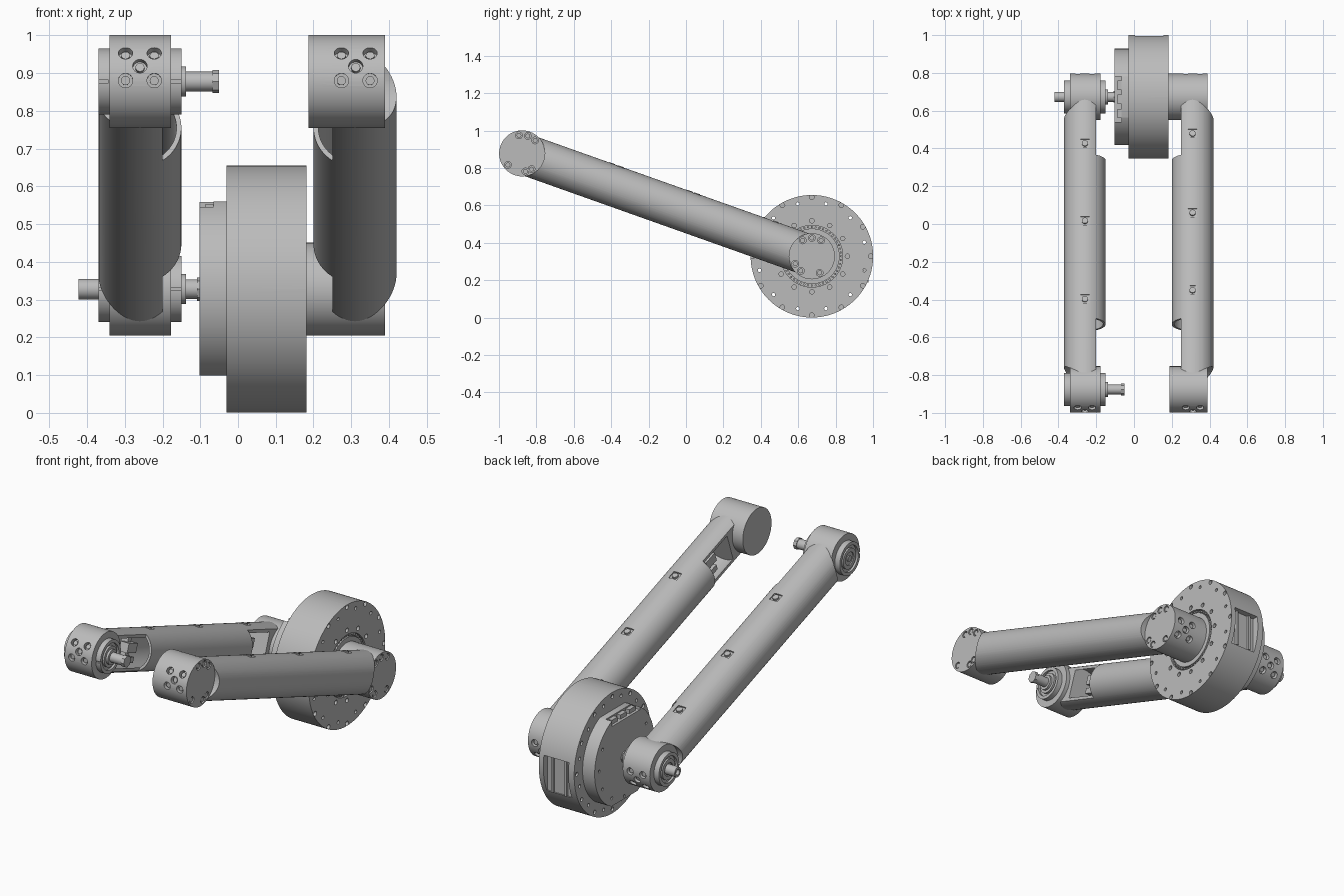
import bpy, bmesh
from math import radians, sin, cos, pi, hypot, atan2
from mathutils import Vector, Matrix

old = bpy.data.objects.get("Cube")
if old:
    bpy.data.objects.remove(old, do_unlink=True)

grey = bpy.data.materials.new("machined grey")
grey.use_nodes = True
COLOUR = (0.5, 0.5, 0.5, 1)
grey.diffuse_color = COLOUR
grey.node_tree.nodes["Principled BSDF"].inputs["Base Color"].default_value = COLOUR

FRONT = Vector((0, -0.876, 0.878))     # front joint axis
REAR = Vector((0, 0.673, 0.328))       # motor axis
SPAN = (REAR - FRONT).length
TILT = Matrix.Rotation(atan2(REAR.z - FRONT.z, REAR.y - FRONT.y), 4, 'X')
JOINT_R, TUBE_R = 0.123, 0.11
X = Vector((1, 0, 0))
parts = []


def rod(p, axis, r, depth, n=24):
    """Cylinder centred on p along axis."""
    m = Matrix.Translation(p) @ Vector(axis).to_track_quat('Z', 'Y').to_matrix().to_4x4()
    return lambda bm: bmesh.ops.create_cone(bm, cap_ends=True, segments=n, radius1=r,
                                            radius2=r, depth=depth, matrix=m)


def xrod(x0, x1, c, r, n=64):
    """Cylinder along x from x0 to x1 around the axis through c."""
    return rod((abs(x0 + x1) / 2 * (1 if x0 + x1 > 0 else -1), c.y, c.z), X, r, abs(x1 - x0), n)


def block(p, size, frame=Matrix()):
    m = frame @ Matrix.Translation(p) @ Matrix.Diagonal((*size, 1))
    return lambda bm: bmesh.ops.create_cube(bm, size=1, matrix=m)


def polar(c, x, r, a):
    return Vector((x, c.y + r * cos(a), c.z + r * sin(a)))


def raw(name, shapes):
    bm = bmesh.new()
    for s in shapes:
        s(bm)
    me = bpy.data.meshes.new(name)
    bm.to_mesh(me)
    bm.free()
    ob = bpy.data.objects.new(name, me)
    bpy.context.collection.objects.link(ob)
    return ob


def part(name, shapes, *cuts, keep=None):
    """Solid from shapes, minus each group of cuts, limited to keep."""
    ob = raw(name, shapes)
    jobs = [('DIFFERENCE', c) for c in cuts] + ([('INTERSECT', keep)] if keep else [])
    for op, shp in jobs:
        cutter = raw("cutter", shp)
        cutter.hide_render = True
        mod = ob.modifiers.new("cut", 'BOOLEAN')
        mod.operation, mod.object, mod.solver, mod.use_self = op, cutter, 'EXACT', True
        dg = bpy.context.evaluated_depsgraph_get()
        me = bpy.data.meshes.new_from_object(ob.evaluated_get(dg))
        ob.modifiers.clear()
        ob.data = me
        bpy.data.objects.remove(cutter, do_unlink=True)
    ob.data.materials.clear()
    ob.data.materials.append(grey)
    parts.append(ob)
    return ob


def arm(side, cx, inner, studs):
    """Hollow tube with end windows and top screw pockets."""
    fr = Matrix.Translation(FRONT + X * cx) @ TILT
    along = fr.to_3x3() @ Vector((0, 1, 0))
    up = fr.to_3x3() @ Vector((0, 0, 1))
    mid = fr @ Vector((0, SPAN / 2, 0))
    windows = [block((inner * 0.11, y, 0), (0.1, 0.366, 0.3), fr)
               for y in (0.183, SPAN - 0.175)]
    pockets = [block((0, y, TUBE_R), (0.048, 0.048, 0.016), fr) for y in studs]
    part(side + "_tube", [rod(mid, along, TUBE_R, SPAN, 64)],
         [rod(mid, along, 0.097, SPAN - 0.3, 64)],
         [xrod(cx - 0.2, cx + 0.2, c, JOINT_R - 0.002) for c in (FRONT, REAR)],
         windows, pockets)
    part(side + "_tube_screws", [rod(fr @ Vector((0, y, TUBE_R - 0.004)), up, 0.016, 0.012)
                                 for y in studs])
    # brackets behind the windows
    shapes = []
    for y in (0.29, SPAN - 0.29):
        shapes += [block((-inner * 0.03, y, 0), (0.1, 0.03, 0.14), fr),
                   block((inner * 0.02, y, 0.02), (0.05, 0.08, 0.05), fr),
                   block((inner * 0.02, y, -0.04), (0.05, 0.06, 0.03), fr)]
    part(side + "_brackets", shapes)


def joint(name, c, x0, x1, cx, outward, face_angles=()):
    """Cross cylinder with five screws on its outer side, more on its end face."""
    base = atan2(REAR.z - FRONT.z, REAR.y - FRONT.y) + (pi if outward < 0 else 0)
    spots = [(0, 0)] + [(dx, da) for dx in (-0.038, 0.038) for da in (-0.32, 0.32)]
    holes, heads = [], []
    for dx, da in spots:
        a = base + da
        d = (0, cos(a), sin(a))
        holes.append(rod(polar(c, cx + dx, JOINT_R, a), d, 0.019, 0.044))
        heads.append(rod(polar(c, cx + dx, JOINT_R - 0.02, a), d, 0.012, 0.02, 12))
    for deg in face_angles:
        p = polar(c, x1, 0.098, radians(deg))
        holes.append(rod(p, X, 0.018, 0.024))
        heads.append(rod(p - X * 0.009, X, 0.013, 0.012, 12))
    part(name, [xrod(x0, x1, c, JOINT_R)], holes)
    part(name + "_screws", heads)


# Arms
arm("left", 0.31, -1, [0.52, 0.955, 1.4])
arm("right", -0.26, 1, [0.47, 0.91, 1.345])

# Joints
joint("left_front_joint", FRONT, 0.187, 0.39, 0.312, -1, (100, 72, 45, 219, 280, 301))
joint("left_rear_joint", REAR, 0.17, 0.39, 0.312, 1, (120, 90, 60, 204, 233, 295))
joint("right_front_joint", FRONT, -0.34, -0.178, -0.26, -1)
joint("right_rear_joint", REAR, -0.34, -0.178, -0.26, 1)

# Bearing caps and shafts of the right arm
for tag, c, tip in (("front", FRONT, -0.05), ("rear", REAR, -0.09)):
    part(tag + "_bearing_caps", [xrod(-0.37, -0.15, c, 0.0875)],
         [xrod(-0.38, -0.358, c, 0.07), xrod(-0.162, -0.14, c, 0.07)],
         [block((x, c.y - 0.087, c.z), (0.028, 0.02, 0.008)) for x in (-0.357, -0.163)])
    part(tag + "_bearing_hub", [xrod(-0.368, -0.15, c, 0.055)],
         [xrod(-0.4, -0.362, c, 0.035)])
    part(tag + "_shaft_collar", [xrod(-0.16, -0.138, c, 0.04, 32)])
    part(tag + "_shaft", [xrod(-0.3, tip, c, 0.026, 32)])
    part(tag + "_shaft_end", [xrod(tip - 0.018, tip, c, 0.031, 8)])
part("front_shaft_core", [xrod(-0.368, -0.3, FRONT, 0.016, 24)])
part("rear_outer_shaft", [xrod(-0.422, -0.3, REAR, 0.027, 32)],
     [xrod(-0.43, -0.405, REAR, 0.015, 24)])

# Motor housing with bolt circles, bearing groove and rear pocket
ring = [radians(30 * i) for i in range(12)]
rim = [xrod(0.165, 0.2, polar(REAR, 0, 0.315, a), 0.0125, 16) for a in ring]
through = [xrod(-0.1, 0.25, polar(REAR, 0, 0.29, a + pi / 12), 0.009, 16) for a in ring]
inner = [xrod(0.165, 0.2, polar(REAR, 0, 0.19, a), 0.012, 16) for a in ring]
back = [xrod(-0.05, -0.02, polar(REAR, 0, 0.305, a), 0.011, 16) for a in ring]
part("motor_housing", [xrod(-0.03, 0.182, REAR, 0.3275, 128)],
     rim + through + inner + back,
     [xrod(0.166, 0.2, REAR, 0.165, 96)],
     [block((0.08, REAR.y + 0.33, REAR.z - 0.04), (0.15, 0.08, 0.2))])
part("output_flange", [xrod(0.15, 0.18, REAR, 0.148, 96)])
part("bearing_balls", [xrod(0.16, 0.177, polar(REAR, 0, 0.1565, 2 * pi * i / 48), 0.006, 8)
                       for i in range(48)])
part("pocket_ribs", [block((x, REAR.y + 0.288, REAR.z - 0.04), (0.012, 0.03, 0.2))
                     for x in (0.04, 0.12)])

# Rear cover with flat top and bottom and a socket recess
part("motor_cover", [xrod(-0.102, -0.02, REAR, 0.255, 96)],
     [block((-0.09, 0.66, 0.56), (0.05, 0.24, 0.06))],
     [xrod(-0.11, -0.095, polar(REAR, 0, 0.215, a), 0.008, 12) for a in ring if sin(a) < 0.8],
     keep=[block((-0.06, REAR.y, 0.329), (0.2, 0.8, 0.461))])
part("cover_sockets", [block((-0.075, 0.66 + d, 0.54), (0.026, 0.05, 0.025))
                       for d in (-0.075, 0, 0.075)])

# Smooth round faces, keep hard edges
bpy.ops.object.select_all(action='DESELECT')
for ob in parts:
    ob.select_set(True)
bpy.context.view_layer.objects.active = parts[0]
bpy.ops.object.shade_smooth_by_angle(angle=radians(30))
